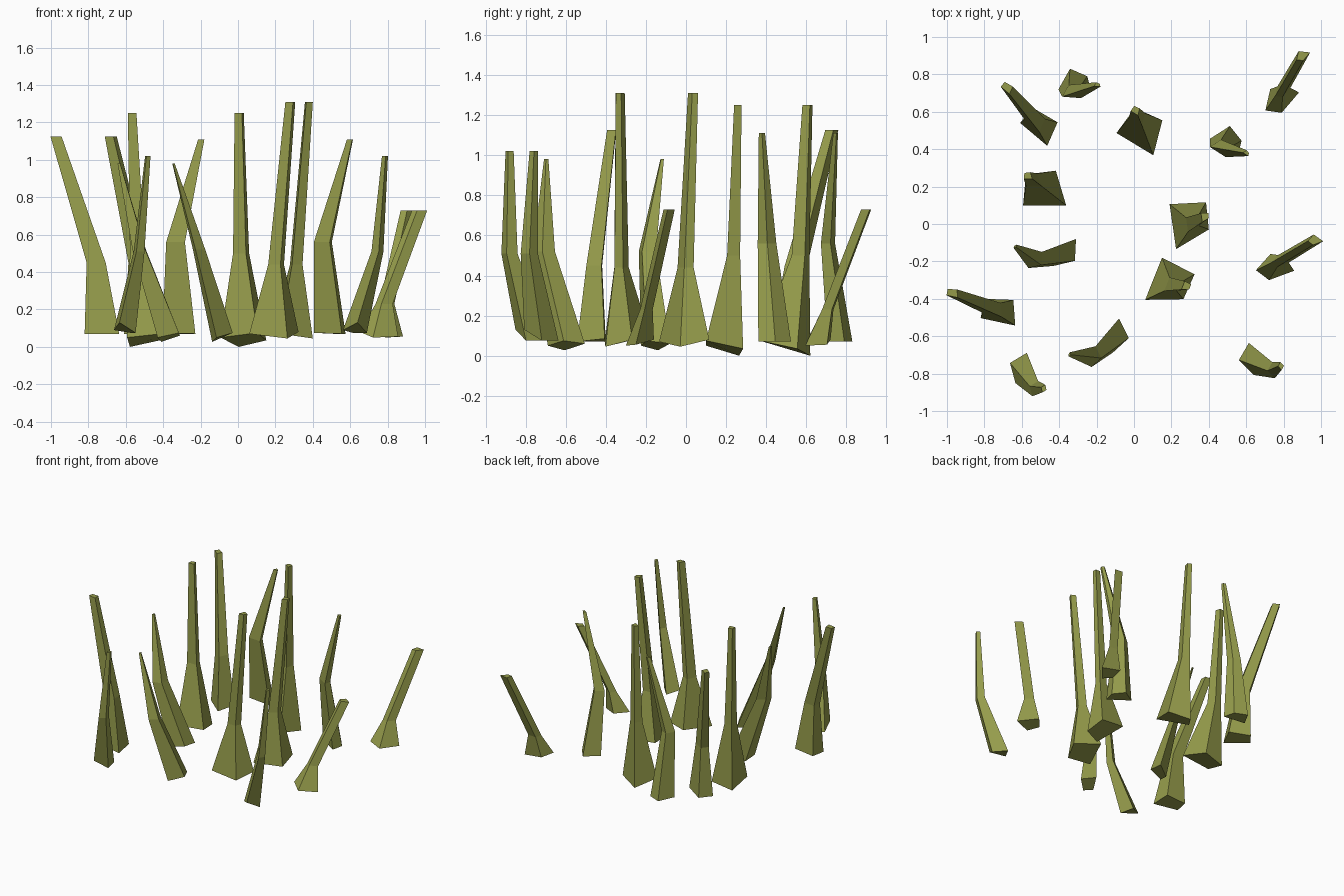
import bpy
import bmesh
from math import radians
from mathutils import Vector, Matrix

default_cube = bpy.data.objects.get("Cube")
if default_cube:
    bpy.data.objects.remove(default_cube, do_unlink=True)

# Single flat colour shared by every blade
olive = bpy.data.materials.new("olive_green")
olive.use_nodes = True
olive_colour = (0.30, 0.33, 0.07, 1.0)
olive.diffuse_color = olive_colour
olive.node_tree.nodes["Principled BSDF"].inputs["Base Color"].default_value = olive_colour


def scaled_ring(root, centre, scale):
    """Shrink the root outline and move it to a new level centre."""
    centre = Vector(centre)
    return [centre + Vector((p.x, p.y, 0)) * scale for p in root]


def make_blade_mesh(name, root, mid, mid_scale, tip, tip_scale):
    """Four-sided blade: root outline, narrower bend, small tip."""
    root = [Vector(p) for p in root]
    outlines = [root, scaled_ring(root, mid, mid_scale), scaled_ring(root, tip, tip_scale)]
    bm = bmesh.new()
    rings = [[bm.verts.new(p) for p in outline] for outline in outlines]
    bm.faces.new(rings[0])
    bm.faces.new(rings[-1])
    for lower, upper in zip(rings, rings[1:]):
        for i in range(4):
            j = (i + 1) % 4
            bm.faces.new((lower[i], lower[j], upper[j], upper[i]))
    bmesh.ops.recalc_face_normals(bm, faces=bm.faces)
    mesh = bpy.data.meshes.new(name)
    bm.to_mesh(mesh)
    bm.free()
    mesh.materials.append(olive)
    return mesh


def plant(name, first, second, turn, **shape):
    """Place one blade shape twice, the second copy turned about z."""
    mesh = make_blade_mesh(name, **shape)
    for suffix, (x, y), angle in (("first", first, 0), ("second", second, turn)):
        blade = bpy.data.objects.new(name + "_" + suffix, mesh)
        blade.matrix_world = Matrix.Translation((x, y, 0)) @ Matrix.Rotation(radians(angle), 4, "Z")
        bpy.context.scene.collection.objects.link(blade)


# Tallest, nearly upright blades
plant("tallest_blade", first=(0.30, 0.016), second=(0.20, -0.313), turn=-30,
      root=[(-0.11, 0.09, 0.10), (0.085, 0.10, 0.08), (0.10, -0.045, 0.045), (-0.075, -0.15, 0.07)],
      mid=(0.013, -0.01, 0.44), mid_scale=0.32,
      tip=(0.08, 0.024, 1.31), tip_scale=0.2)

# Upright blades with a wide root
plant("upright_blade", first=(-0.488, 0.185), second=(0.04, 0.505), turn=-31,
      root=[(-0.09, 0.08, 0), (0.07, 0.10, 0.035), (0.125, -0.085, 0.075), (-0.105, -0.085, 0.05)],
      mid=(-0.053, 0.05, 0.5), mid_scale=0.35,
      tip=(-0.08, 0.072, 1.25), tip_scale=0.2)

# Broad blades that bend outward
plant("broad_bent_blade", first=(-0.725, -0.463), second=(-0.506, 0.531), turn=-28,
      root=[(0.08, 0.057, 0.085), (0.09, -0.08, 0.07), (-0.095, -0.04, 0.07), (-0.075, 0.063, 0.07)],
      mid=(-0.032, 0.01, 0.45), mid_scale=0.55,
      tip=(-0.247, 0.095, 1.125), tip_scale=0.32)

# Blades with a high bend and slim tip
plant("high_bend_blade", first=(-0.304, 0.736), second=(0.502, 0.423), turn=-28,
      root=[(-0.10, -0.016, 0.075), (-0.038, 0.094, 0.07), (0.054, 0.054, 0.07), (0.076, -0.03, 0.07)],
      mid=(-0.023, -0.046, 0.56), mid_scale=0.57,
      tip=(0.11, 0.004, 1.11), tip_scale=0.19)

# Curving blades that end in a point
plant("pointed_blade", first=(-0.366, -0.16), second=(-0.09, -0.602), turn=29,
      root=[(0.05, -0.037, 0.075), (0.056, 0.08, 0.06), (-0.044, 0.02, 0.027), (-0.064, -0.064, 0.05)],
      mid=(-0.16, -0.037, 0.52), mid_scale=0.6,
      tip=(-0.27, 0.04, 0.98), tip_scale=0.12)

# Slender blades leaning from the root
plant("slender_blade", first=(0.626, -0.722), second=(-0.604, -0.77), turn=-29,
      root=[(-0.012, 0.086, 0.075), (-0.065, -0.005, 0.09), (0.013, -0.085, 0.13), (0.063, 0.003, 0.075)],
      mid=(0.12, -0.06, 0.51), mid_scale=0.5,
      tip=(0.16, -0.037, 1.02), tip_scale=0.25)

# Short blades with a strong lean
plant("short_blade", first=(0.74, -0.24), second=(0.776, 0.656), turn=29,
      root=[(-0.088, -0.007, 0.08), (-0.018, -0.06, 0.05), (0.116, -0.01, 0.055), (-0.01, 0.08, 0.08)],
      mid=(0.035, 0.038, 0.23), mid_scale=0.45,
      tip=(0.225, 0.152, 0.73), tip_scale=0.4)
